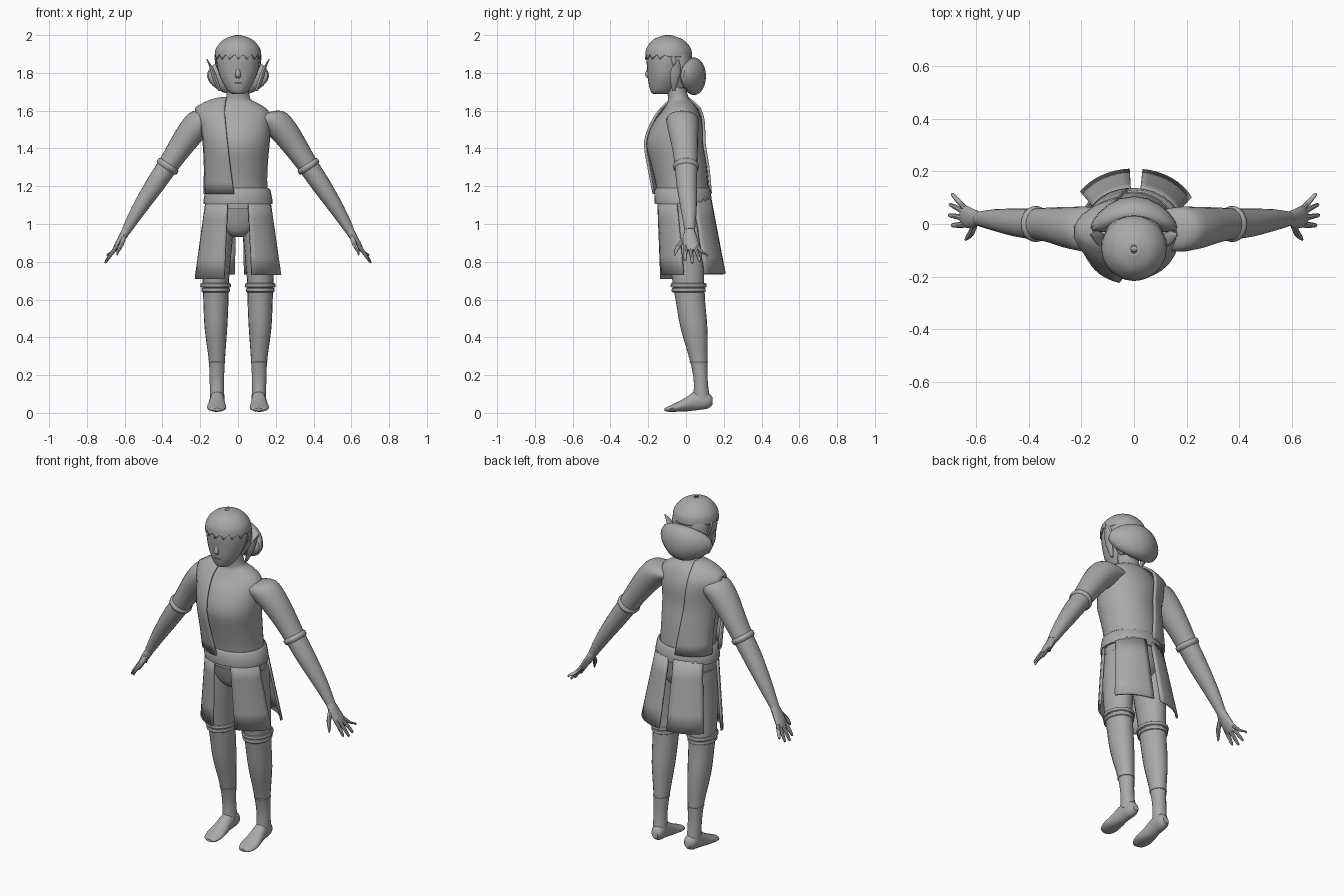
import bpy, bmesh, math
from mathutils import Vector

if "Cube" in bpy.data.objects:
    bpy.data.objects.remove(bpy.data.objects["Cube"], do_unlink=True)

grey = bpy.data.materials.new("plain grey")
grey.use_nodes = True
colour = (0.4, 0.4, 0.4, 1)
grey.diffuse_color = colour
grey.node_tree.nodes["Principled BSDF"].inputs["Base Color"].default_value = colour
X, Y, Z = Vector((1, 0, 0)), Vector((0, 1, 0)), Vector((0, 0, 1))


def finish(name, bm, thick=0.0):
    bmesh.ops.recalc_face_normals(bm, faces=bm.faces)
    mesh = bpy.data.meshes.new(name)
    bm.to_mesh(mesh)
    bm.free()
    mesh.materials.append(grey)
    ob = bpy.data.objects.new(name, mesh)
    bpy.context.collection.objects.link(ob)
    bpy.ops.object.select_all(action="DESELECT")
    ob.select_set(True)
    bpy.context.view_layer.objects.active = ob
    bpy.ops.object.shade_smooth_by_angle(angle=math.radians(40))
    if thick:
        mod = ob.modifiers.new("cloth thickness", "SOLIDIFY")
        mod.thickness, mod.offset = thick, 0
    return ob


def spline(keys, steps):
    """Smooth curve through rows of numbers."""
    rows = []
    for i in range(len(keys) - 1):
        a, b = keys[max(i - 1, 0)], keys[i]
        c, d = keys[i + 1], keys[min(i + 2, len(keys) - 1)]
        for k in range(steps):
            t = k / steps
            rows.append([q + t * ((r - p) / 2 + t * (p - 2.5 * q + 2 * r - s / 2
                         + t * (1.5 * (q - r) + (s - p) / 2)))
                         for p, q, r, s in zip(a, b, c, d)])
    return rows + [list(keys[-1])]


def grid(name, rows, closed, thick=0.0, caps=False):
    bm = bmesh.new()
    vs = [[bm.verts.new(p) for p in row] for row in rows]
    n = len(vs[0])
    for a, b in zip(vs, vs[1:]):
        for j in range(n if closed else n - 1):
            k = (j + 1) % n
            bm.faces.new((a[j], a[k], b[k], b[j]))
    if caps:
        bm.faces.new(vs[0])
        bm.faces.new(vs[-1])
    return finish(name, bm, thick)


def loft(name, keys, u=X, v=Y, sides=20, steps=3, side=1):
    """Solid of elliptic sections: x, y, z, radius along u, radius along v."""
    rows = []
    for x, y, z, ru, rv in spline(keys, steps):
        ring = []
        for j in range(sides):
            a = math.tau * j / sides
            p = Vector((x, y, z)) + u * max(ru, .001) * math.cos(a) + v * max(rv, .001) * math.sin(a)
            ring.append((p.x * side, p.y, p.z))
        rows.append(ring)
    return grid(name, rows, True, caps=True)


def ring_band(name, centre, ru, rv, u, v, minor, width):
    """Rounded band around an ellipse."""
    c, axis = Vector(centre), u.cross(v)
    rows = []
    for i in range(9):
        a = math.tau * i / 8
        grow, shift = minor * math.cos(a), axis * width * math.sin(a)
        rows.append([c + shift + u * (ru + grow) * math.cos(math.tau * j / 24)
                     + v * (rv + grow) * math.sin(math.tau * j / 24) for j in range(24)])
    return grid(name, rows, True)


# Torso, neck and pelvis
loft("torso", [(0, -.01, 1.08, .165, .135), (0, -.02, 1.2, .155, .138), (0, -.04, 1.32, .158, .147),
               (0, -.06, 1.43, .168, .15), (0, -.045, 1.53, .172, .132), (0, -.03, 1.6, .16, .095),
               (0, -.03, 1.64, .105, .07), (0, -.04, 1.665, .064, .055), (0, -.055, 1.74, .058, .05)], sides=28)
loft("pelvis", [(0, -.01, 1.14, .17, .14), (0, 0, 1.02, .165, .12), (0, 0, .95, .08, .09), (0, 0, .93, .03, .04)])

# Waist belt, flaring at the bottom
loft("belt", [(0, -.015, 1.105, .183, .15), (0, -.015, 1.12, .184, .152),
              (0, -.018, 1.18, .172, .148), (0, -.018, 1.19, .16, .14)], sides=28, steps=1)

# Tunic half worn over the right shoulder: height, centre y, half width, half depth, inner edge
front = spline([(1.16, -.02, .18, .152, -.02), (1.3, -.04, .178, .162, -.04), (1.43, -.06, .185, .164, -.055),
                (1.53, -.045, .2, .147, -.065), (1.61, -.03, .225, .108, -.07), (1.668, -.03, .225, .04, -.06)], 2)
rows = []
for facing, part in ((-1, front), (1, front[::-1])):
    for z, cy, rx, ry, inner in part:
        row = []
        for i in range(11):
            f = i / 10
            x = inner + (-rx * .985 - inner) * f
            drop = .055 * f * f * max(0, (z - 1.55) / .118)
            row.append((x, cy + facing * ry * (1 - (x / rx) ** 2) ** .42, z - drop))
        rows.append(row)
grid("shoulder_tunic", rows, False, .012)


# Four hanging skirt panels, angles measured from the front
def panel(name, start, end, hem):
    rows = []
    for i in range(5):
        t = i / 4
        row = []
        for j in range(9):
            a = math.radians(start + (end - start) * j / 8)
            rx, ry, cy = .172 + .06 * t, .142 + .03 * t, -.012 + .045 * t
            row.append((rx * math.sin(a), cy - ry * math.cos(a), 1.13 + (hem - 1.13) * t))
        rows.append(row)
    grid(name, rows, False, .012)


panel("front_right_panel", -75, -18, .71)
panel("front_left_panel", 18, 75, .73)
panel("back_right_panel", -176, -120, .735)
panel("back_left_panel", 112, 172, .735)

arm_normal = Vector((.83, 0, .55))
for side, label in ((1, "left"), (-1, "right")):
    # Leg with foot
    loft(label + "_leg", [(.095, 0, 1.06, .08, .11), (.108, 0, .9, .078, .1), (.117, .008, .74, .072, .086),
                          (.118, .016, .66, .068, .082), (.117, .025, .58, .066, .077), (.117, .042, .45, .06, .071),
                          (.112, .067, .28, .043, .047), (.112, .078, .17, .038, .037), (.11, .082, .07, .038, .045)],
         side=side)
    loft(label + "_foot", [(.105, .14, .062, .018, .02), (.107, .115, .066, .036, .043), (.11, .055, .066, .038, .052),
                           (.112, 0, .045, .045, .037), (.113, -.055, .029, .051, .023),
                           (.112, -.095, .02, .04, .014), (.11, -.113, .018, .02, .007)], X, Z, side=side)
    for z, grow in ((.675, .078), (.65, .073)):
        ring_band(label + "_knee_band", (side * .118, .014, z), grow - .004, grow + .011, X, Y, .007, .012)
    ring_band(label + "_ankle_seam", (side * .112, .068, .27), .042, .046, X, Y, .003, .003)

    # Arm with cuff above the elbow
    loft(label + "_arm", [(.09, -.02, 1.555, .07, .06), (.17, -.02, 1.555, .085, .08), (.24, -.015, 1.495, .08, .075),
                          (.31, -.005, 1.4, .068, .064), (.37, 0, 1.31, .06, .055), (.445, .005, 1.2, .054, .05),
                          (.53, .015, 1.07, .041, .038), (.592, .02, .965, .027, .025)], Y, arm_normal, side=side)
    cuff = Vector((arm_normal.x * side, 0, arm_normal.z))
    ring_band(label + "_cuff", (side * .373, 0, 1.305), .061, .056, Y, cuff, .008, .016)

    # Hand with tapered fingers and thumb
    loft(label + "_palm", [(.588, .02, .97, .026, .024), (.615, .022, .925, .038, .02),
                           (.64, .028, .885, .042, .016), (.655, .03, .86, .036, .01)],
         Y, arm_normal, 12, side=side)
    for base, tip, x, z in ((-.002, -.005, .693, .805), (.02, .033, .703, .793),
                            (.042, .072, .7, .8), (.058, .11, .692, .83)):
        loft(label + "_finger", [(.64, base, .885, .012, .011), (.665, (base + tip) / 2, .85, .011, .01),
                                 (x - .004, tip, z + .008, .008, .007), (x, tip, z, .003, .003)],
             Y, arm_normal, 8, 2, side)
    loft(label + "_thumb", [(.602, .005, .94, .014, .014), (.616, -.03, .895, .016, .013),
                            (.634, -.052, .86, .01, .009), (.64, -.06, .835, .004, .004)],
         Y, arm_normal, 8, 2, side)

    # Pointed ear
    loft(label + "_ear", [(.098, -.065, 1.705, .008, .008), (.122, -.06, 1.77, .025, .015),
                          (.138, -.052, 1.82, .026, .011), (.165, -.04, 1.873, .003, .003)], Y, X, 10, side=side)

# Head and face
loft("head", [(0, -.135, 1.688, .025, .035), (0, -.128, 1.7, .05, .058), (0, -.117, 1.75, .082, .082),
              (0, -.107, 1.81, .105, .097), (0, -.097, 1.89, .115, .113), (0, -.092, 1.95, .09, .095),
              (0, -.09, 1.98, .04, .05)], sides=28)
loft("nose", [(0, -.192, 1.835, .007, .008), (0, -.203, 1.79, .015, .015), (0, -.194, 1.773, .012, .01)], sides=10)
loft("lips", [(0, -.185, 1.755, .015, .008), (0, -.187, 1.747, .028, .014), (0, -.183, 1.737, .013, .008)], sides=12)

# Hair cap with a jagged fringe in front
rows = []
for i, (x, y, z, rx, ry) in enumerate(spline([(0, -.092, 1.885, .121, .121), (0, -.092, 1.93, .113, .114),
                                             (0, -.095, 1.975, .073, .075), (0, -.097, 1.997, .012, .015)], 4)):
    row = []
    for j in range(48):
        a = math.tau * j / 48
        jag = .014 * (j % 3 - 1) if i == 0 and math.sin(a) < 0 else 0
        row.append((rx * math.cos(a), y + ry * math.sin(a), z + jag))
    rows.append(row)
grid("hair_cap", rows, True, .006)
loft("back_hair", [(0, -.03, 1.72, .06, .04), (0, -.035, 1.79, .1, .065),
                   (0, -.045, 1.87, .112, .078), (0, -.06, 1.93, .1, .08)])

# Headband leaning back toward the ears
lean = Vector((0, -.24, .97))
ring_band("headband", (0, -.066, 1.875), .119, .122, X, lean, .005, .012)

# Wide rolled bun, curving forward at both ends
bm = bmesh.new()
bmesh.ops.create_uvsphere(bm, u_segments=20, v_segments=12, radius=1)
for v in bm.verts:
    x, y, z = v.co
    v.co = (x * .165 * (1 - .12 * max(0, -z)), .042 + y * .064 - .055 * x * x, 1.782 + z * .1)
finish("hair_bun", bm)
